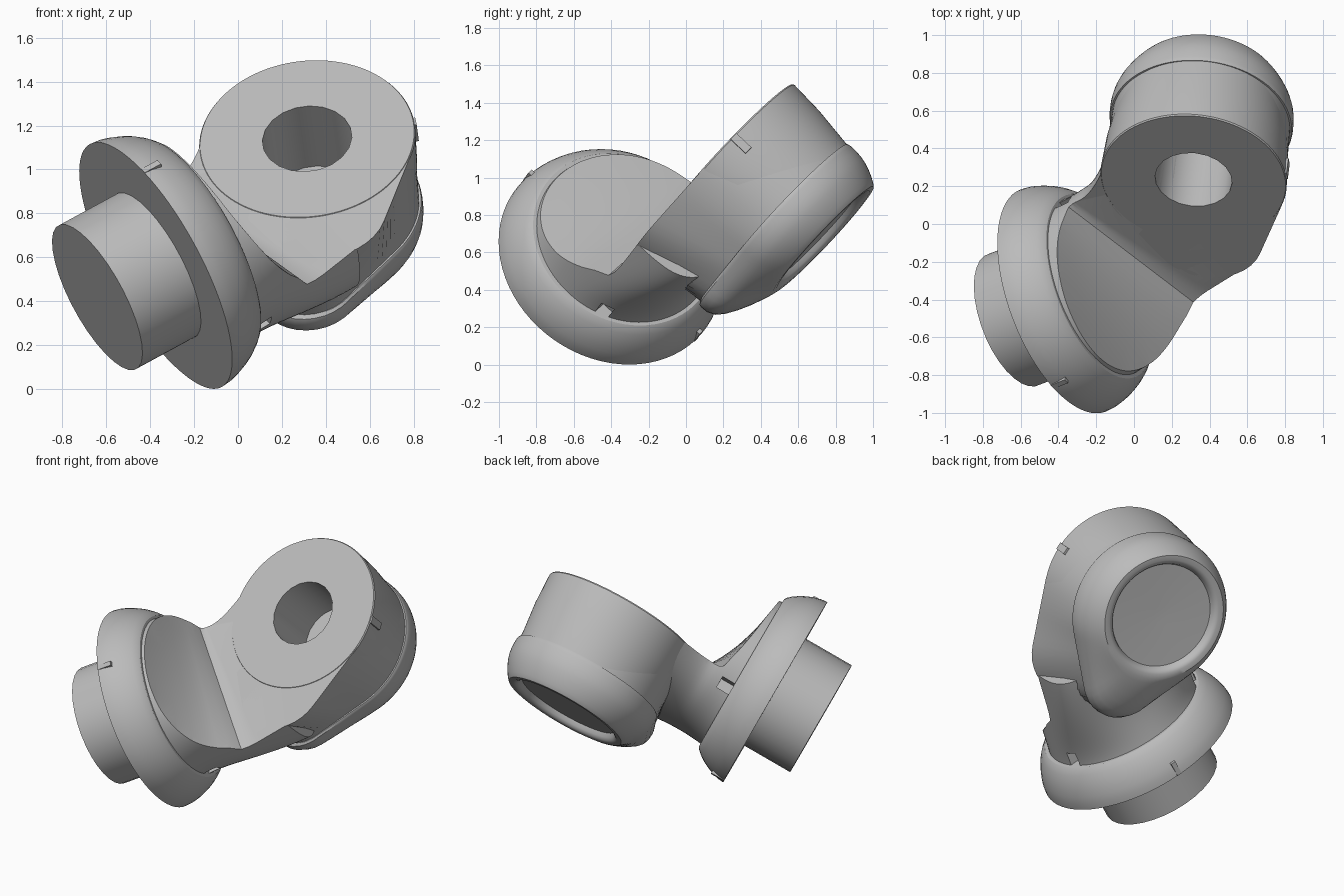
import bpy, bmesh
from math import sin, cos, pi, sqrt
from mathutils import Vector, Matrix

cube = bpy.data.objects.get("Cube")
if cube:
    bpy.data.objects.remove(cube)

grey = bpy.data.materials.new("light_grey")
grey.use_nodes = True
grey.diffuse_color = (0.5, 0.5, 0.5, 1)
grey.node_tree.nodes["Principled BSDF"].inputs["Base Color"].default_value = (0.5, 0.5, 0.5, 1)

# Frame of the link: x along the wrist axis, z along the elbow axis
F = Vector((-0.375, -0.405, 0.562))
e1 = Vector((0.83, 0.30, 0.47)).normalized()
n = Vector((-0.07, -0.715, 0.695)).normalized()
skew = e1.dot(n)
e1, n = (e1 - n * skew / 2).normalized(), (n - e1 * skew / 2)
n = (n - e1 * n.dot(e1)).normalized()
e3 = n.cross(e1)
FRAME = Matrix((e1, e3, n)).transposed().to_4x4()
FRAME.translation = F
HUB = FRAME.inverted() @ Vector((0.315, 0.235, 1.14))


def add(name, bm, helper=False):
    bmesh.ops.recalc_face_normals(bm, faces=bm.faces)
    mesh = bpy.data.meshes.new(name)
    bm.to_mesh(mesh)
    bm.free()
    ob = bpy.data.objects.new(name, mesh)
    bpy.context.collection.objects.link(ob)
    ob.matrix_world = FRAME
    mesh.materials.append(grey)
    if helper:
        ob.hide_render = True
        ob.hide_viewport = True
    return ob


def loft(name, rings, helper=False):
    bm = bmesh.new()
    loops = [[bm.verts.new(p) for p in ring] for ring in rings]
    for a, b in zip(loops, loops[1:]):
        for i in range(len(a)):
            j = (i + 1) % len(a)
            bm.faces.new((a[i], a[j], b[j], b[i]))
    bm.faces.new(loops[0])
    bm.faces.new(loops[-1])
    return add(name, bm, helper)


def angles(count):
    return [2 * pi * i / count for i in range(count)]


def lathe(name, profile, count):
    return loft(name, [[(t, r * cos(a), r * sin(a)) for a in angles(count)] for t, r in profile])


def box(name, centre, size, turn=0, helper=False):
    bm = bmesh.new()
    place = Matrix.Translation(centre) @ Matrix.Rotation(turn, 4, 'Z') @ Matrix.Diagonal((*size, 1))
    bmesh.ops.create_cube(bm, size=1, matrix=place)
    return add(name, bm, helper)


def cut(ob, cutter):
    mod = ob.modifiers.new("cut", 'BOOLEAN')
    mod.operation = 'DIFFERENCE'
    mod.solver = 'EXACT'
    mod.object = cutter


def egg(a, tip, radius):
    # Distance from hub centre to the outline around a large and a small circle
    v, best = Vector((cos(a), sin(a))), 0
    start = Vector((-0.014, -0.02))
    for i in range(41):
        s = i / 40
        c, r = start.lerp(Vector(tip) - HUB.xy, s), 0.488 + (radius - 0.488) * s
        along = c.dot(v)
        d = r * r - c.length_squared + along * along
        if d > 0:
            best = max(best, along + sqrt(d))
    return best


FACE_EGG = [(a, egg(a, (0.85, -0.08), 0.29)) for a in angles(96)]
CAP_EGG = [(a, egg(a, (0.74, -0.04), 0.225)) for a in angles(96)]


def hub_ring(outline, depth, mix=0, end=0.39, scale=1):
    # Ring between an egg outline (mix 0) and a circle of radius end (mix 1)
    ring = []
    for a, r in outline:
        d = (r * (1 - mix) + end * mix) * scale
        ring.append((HUB.x + d * cos(a), HUB.y + d * sin(a), HUB.z - depth))
    return ring


# Wrist: stub and domed flange
stub = lathe("wrist_stub", [(-0.32, 0.373), (0.05, 0.373)], 32)
flange = lathe("wrist_flange", [(0, 0.63), (0.04, 0.626), (0.08, 0.615), (0.12, 0.6),
                                (0.16, 0.58), (0.2, 0.553), (0.225, 0.53), (0.235, 0.515)], 72)

# Neck: round at the wrist, squarer and flared where it joins the hub
rings = []
for i in range(25):
    s = i / 24
    t = 0.2 + 0.65 * s
    f = s * s * (3 - 2 * s)
    power = 2 / (2 + 1.6 * f)
    near = 0.5 - 0.135 * s
    far = min(0.76, 0.5 + 1.2 * max(0, t - 0.42) ** 1.5)
    tall = 0.5 - 0.08 * f - 0.03 * sin(pi * s)
    ring = []
    for a in angles(80):
        c, q = cos(a), sin(a)
        y = far * c ** power if c > 0 else -near * (-c) ** power
        z = -0.1 * f + tall * abs(q) ** power * (1 if q > 0 else -1)
        ring.append((t, y, z))
    rings.append(ring)
neck = loft("neck", rings)

# Saddle cut with a soft valley that fans out across the neck
floor = HUB.z - 0.003
saddle = [(0.238, 0.7), (0.25, 0.5), (0.268, 0.395), (0.295, 0.28), (0.325, 0.17), (0.355, 0.085),
          (0.385, 0.015), (0.415, -0.04), (0.445, floor + 0.02), (0.48, floor + 0.005), (0.52, floor)]
rings = []
for y in [-1] + [i / 10 for i in range(-6, 7)] + [1]:
    fan = 1 - 1.05 * max(-0.6, min(0.6, y))
    rings.append([(0.25 + (t - 0.25) * fan, y, h) for t, h in saddle] + [(1.4, y, floor), (1.4, y, 0.7)])
cut(neck, loft("saddle_cutter", rings, True))
for side in (-1, 1):
    cut(neck, box("slot_cutter", (0.27, side * 0.45, -0.21), (0.1, 0.12, 0.07), helper=True))

# Hub: egg-shaped body and a tapered round collar, with a blind bore
body = loft("hub_body", [hub_ring(FACE_EGG, 0.003), hub_ring(CAP_EGG, 0.43, scale=0.97),
                         hub_ring(CAP_EGG, 0.48, scale=0.96)])
collar = loft("hub_collar", [hub_ring(CAP_EGG, d, 1, r) for d, r in
                             ((0, 0.49), (0.008, 0.495), (0.2, 0.485), (0.44, 0.455))])
bore = [[(HUB.x + 0.205 * cos(a), HUB.y + 0.205 * sin(a), HUB.z + h) for a in angles(20)]
        for h in (0.1, -0.4)]
bore_cutter = loft("bore_cutter", bore, True)
for part in (neck, body, collar):
    cut(part, bore_cutter)

# Rounded rear cap with a recessed disc
cap_profile = [(0.435, 0.06), (0.445, 0.01), (0.46, 0), (0.50, 0.01), (0.54, 0.07), (0.575, 0.19),
               (0.61, 0.37), (0.64, 0.56), (0.665, 0.75), (0.682, 0.9), (0.69, 1)]
cap_rings = [hub_ring(CAP_EGG, d, m) for d, m in cap_profile]
cap_rings += [hub_ring(CAP_EGG, d, 1, r) for d, r in ((0.69, 0.36), (0.684, 0.345), (0.67, 0.332),
                                                      (0.645, 0.322), (0.635, 0.05))]
cap = loft("rear_cap", cap_rings)

# Alignment marks on the flange and the hub
for side in (-1, 1):
    box("flange_mark", (0.045, 0, side * 0.612), (0.09, 0.03, 0.04))
box("hub_mark", (HUB.x + 0.44, HUB.y - 0.205, HUB.z - 0.06), (0.035, 0.045, 0.11), -0.43)

# Apply cuts and shade
bpy.context.view_layer.update()
for ob in (stub, flange, neck, body, collar, cap):
    bpy.ops.object.select_all(action='DESELECT')
    ob.select_set(True)
    bpy.context.view_layer.objects.active = ob
    for mod in list(ob.modifiers):
        bpy.ops.object.modifier_apply(modifier=mod.name)
    bpy.ops.object.shade_smooth_by_angle(angle=0.55)
for ob in list(bpy.data.objects):
    if "cutter" in ob.name:
        bpy.data.objects.remove(ob)
